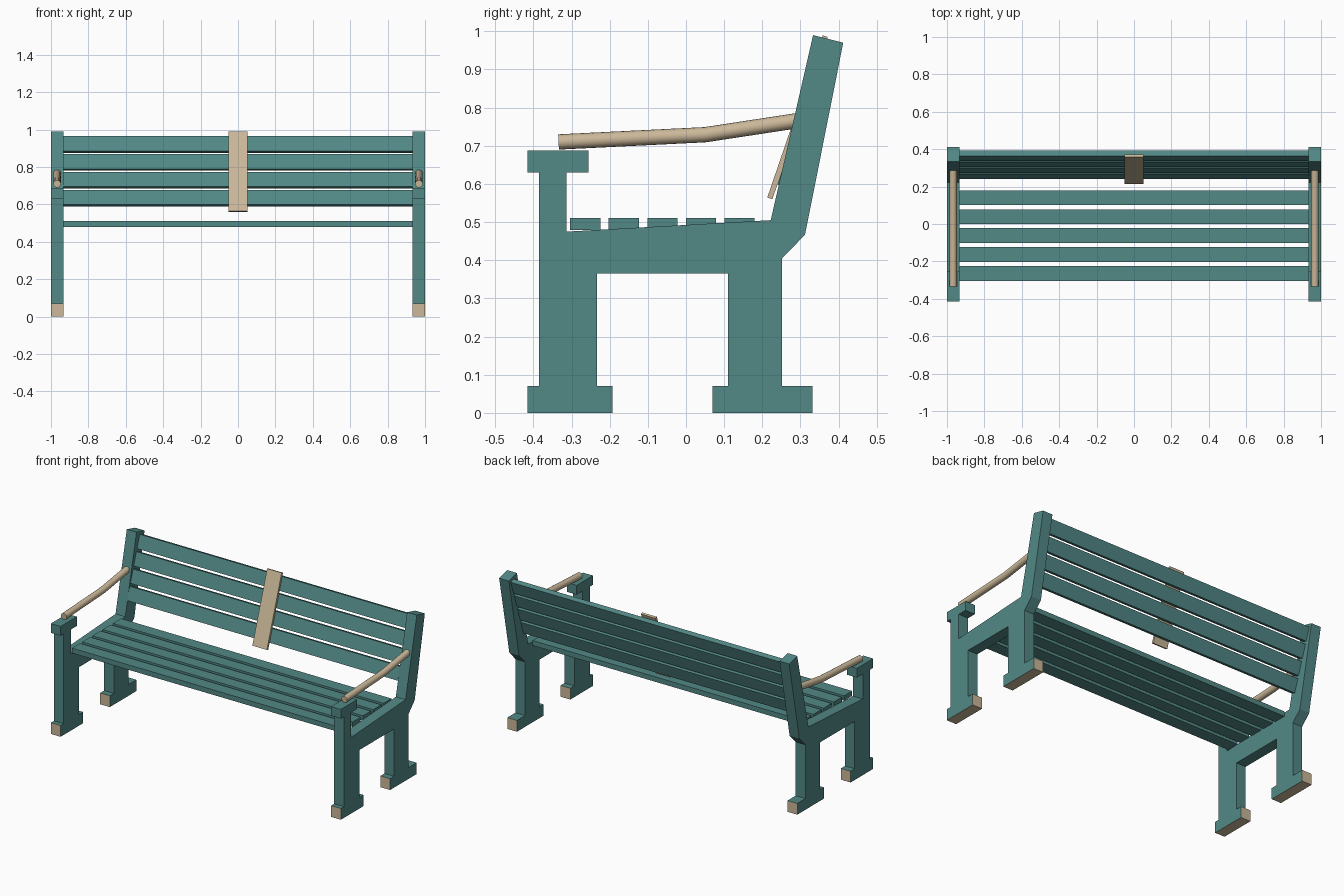
import bpy, bmesh
from math import atan, sin, cos
from mathutils import Matrix, Vector

cube = bpy.data.objects.get("Cube")
if cube:
    bpy.data.objects.remove(cube)


def material(name, rgb):
    m = bpy.data.materials.new(name)
    m.use_nodes = True
    m.diffuse_color = (*rgb, 1)
    m.node_tree.nodes["Principled BSDF"].inputs["Base Color"].default_value = (*rgb, 1)
    return m


teal = material("teal paint", (0.085, 0.25, 0.24))
tan = material("tan wood", (0.6, 0.48, 0.32))


def add_object(name, bm, *mats):
    bmesh.ops.recalc_face_normals(bm, faces=bm.faces)
    mesh = bpy.data.meshes.new(name)
    bm.to_mesh(mesh)
    bm.free()
    for m in mats:
        mesh.materials.append(m)
    ob = bpy.data.objects.new(name, mesh)
    bpy.context.collection.objects.link(ob)
    return ob


def box(name, size, center, mat, tilt=0):
    bm = bmesh.new()
    bmesh.ops.create_cube(bm, size=1)
    bm.transform(Matrix.Translation(center) @ Matrix.Rotation(tilt, 4, 'X')
                 @ Matrix.Diagonal((*size, 1)))
    return add_object(name, bm, mat)


# Side frame outline (y, z): feet, legs, seat rail, back post and arm support
INNER, OUTER, FOOT = 0.933, 1.0, 0.07
outline = [(-.415, 0), (-.193, 0), (-.193, FOOT), (-.233, FOOT), (-.233, .365),
           (.11, .365), (.11, FOOT), (.07, FOOT), (.07, 0), (.332, 0),
           (.332, FOOT), (.252, FOOT), (.252, .405), (.312, .467), (.412, .97),
           (.333, .99), (.222, .505), (-.313, .475), (-.313, .63), (-.255, .63),
           (-.255, .688), (-.415, .688), (-.415, .63), (-.385, .63),
           (-.385, FOOT), (-.415, FOOT)]


def side_frame(name, side):
    bm = bmesh.new()
    face = bm.faces.new([bm.verts.new((side * INNER, y, z)) for y, z in outline])
    ext = bmesh.ops.extrude_face_region(bm, geom=[face])
    moved = [v for v in ext["geom"] if isinstance(v, bmesh.types.BMVert)]
    bmesh.ops.translate(bm, verts=moved, vec=(side * (OUTER - INNER), 0, 0))
    bmesh.ops.recalc_face_normals(bm, faces=bm.faces)
    # Bare wood on the ends and soles of the feet
    for f in bm.faces:
        low = f.calc_center_median().z < FOOT - 0.01
        f.material_index = int(low and abs(f.normal.x) < 0.5)
    return add_object(name, bm, teal, tan)


# Round arm rail following a slightly bent path
def arm_rail(name, side):
    cu = bpy.data.curves.new(name, 'CURVE')
    cu.dimensions = '3D'
    cu.bevel_depth = 0.02
    cu.bevel_resolution = 6
    cu.use_fill_caps = True
    path = [(-.334, .71), (.05, .729), (.3, .767)]
    sp = cu.splines.new('POLY')
    sp.points.add(len(path) - 1)
    for p, (y, z) in zip(sp.points, path):
        p.co = (side * 0.967, y, z, 1)
    cu.materials.append(tan)
    ob = bpy.data.objects.new(name, cu)
    bpy.context.collection.objects.link(ob)
    bpy.ops.object.select_all(action='DESELECT')
    ob.select_set(True)
    bpy.context.view_layer.objects.active = ob
    bpy.ops.object.convert(target='MESH')
    bpy.ops.object.shade_smooth_by_angle()


for label, side in (("left", 1), ("right", -1)):
    side_frame(label + "_side_frame", side)
    arm_rail(label + "_arm_rail", side)

# Seat slats
for i in range(5):
    box(f"seat_slat_{i + 1}", (2 * INNER, 0.079, 0.031),
        (0, -0.264 + i * 0.101, 0.495), teal)

# Back slats lie in one leaning plane
SLOPE = 0.342
LEAN = atan(SLOPE)
back_normal = Vector((0, cos(LEAN), -sin(LEAN)))


def leaning_board(name, width, z_low, z_high, offset, thick, mat):
    z = (z_low + z_high) / 2
    front = Vector((0, 0.24 + SLOPE * (z - 0.6), z))
    box(name, (width, thick, (z_high - z_low) / cos(LEAN)),
        front + back_normal * (offset + thick / 2), mat, -LEAN)


for i in range(4):
    low = 0.599 + i * 0.0955
    leaning_board(f"back_slat_{i + 1}", 2 * INNER, low, low + 0.079, 0, 0.03, teal)

# Upright plank on the front of the backrest
leaning_board("center_plank", 0.1, 0.56, 0.985, -0.014, 0.014, tan)
